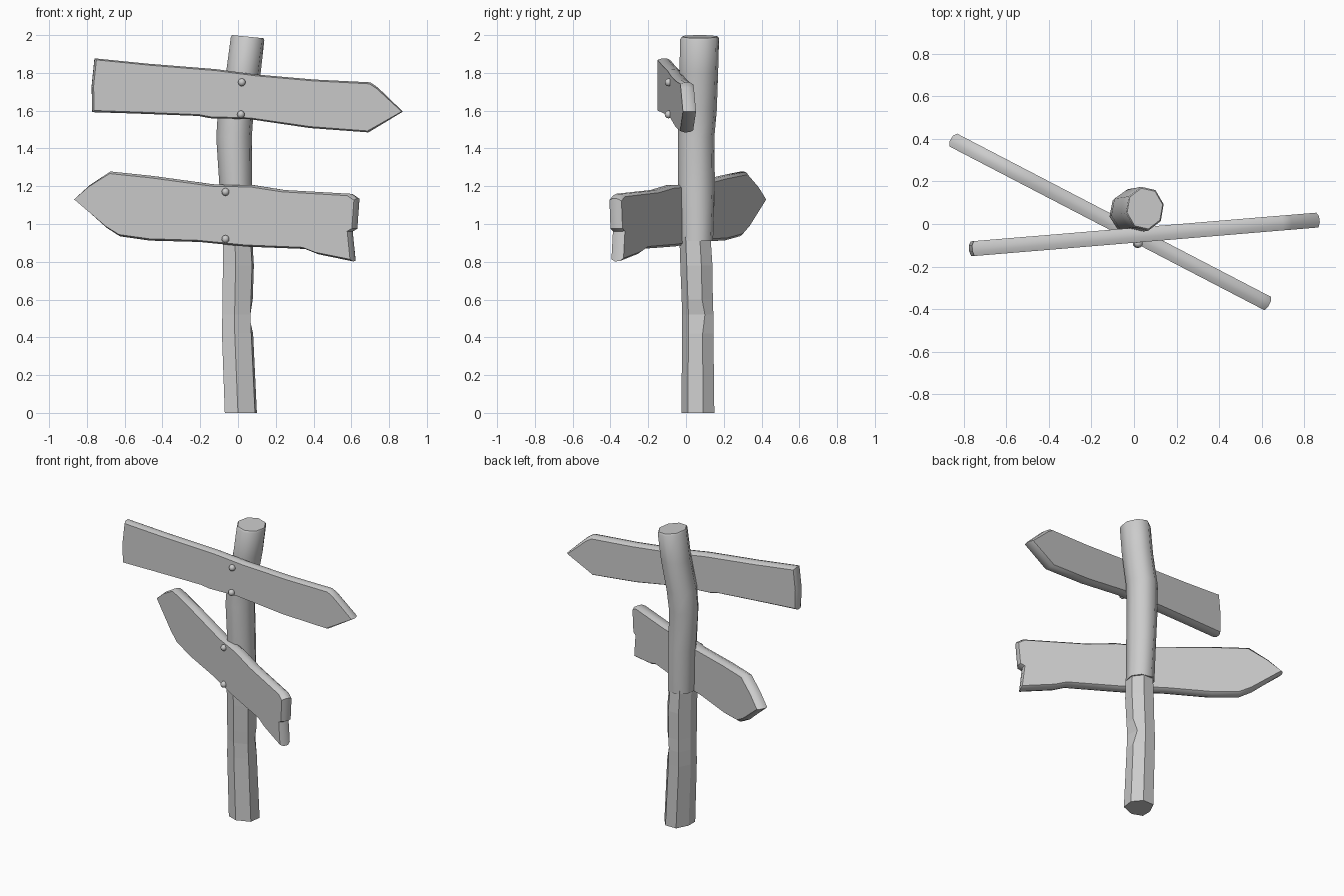
import bpy, bmesh, math
from mathutils import Vector

cube = bpy.data.objects.get("Cube")
if cube:
    bpy.data.objects.remove(cube)

grey = bpy.data.materials.new("plain_grey")
grey.use_nodes = True
colour = (0.6, 0.6, 0.6, 1)
grey.diffuse_color = colour
grey.node_tree.nodes["Principled BSDF"].inputs["Base Color"].default_value = colour


def finish(name, bm, smooth_angle=None):
    """Turn a bmesh into a named, coloured object."""
    bmesh.ops.recalc_face_normals(bm, faces=bm.faces[:])
    mesh = bpy.data.meshes.new(name)
    bm.to_mesh(mesh)
    bm.free()
    mesh.materials.append(grey)
    obj = bpy.data.objects.new(name, mesh)
    bpy.context.collection.objects.link(obj)
    if smooth_angle:
        bpy.ops.object.select_all(action='DESELECT')
        obj.select_set(True)
        bpy.context.view_layer.objects.active = obj
        bpy.ops.object.shade_smooth_by_angle(angle=math.radians(smooth_angle))
    return obj


def loft(bm, rings):
    """Skin a stack of equal-length vertex rings and cap both ends."""
    loops = [[bm.verts.new(p) for p in ring] for ring in rings]
    for a, b in zip(loops, loops[1:]):
        for i in range(len(a)):
            j = (i + 1) % len(a)
            bm.faces.new((a[i], a[j], b[j], b[i]))
    bm.faces.new(loops[0])
    bm.faces.new(loops[-1])
    return loops


def post_rings(section, levels):
    """Each level holds z, then the extents left, right, front, back."""
    rings = []
    for z, left, right, front, back in levels:
        cx, cy = (left + right) / 2, (front + back) / 2
        rx, ry = (right - left) / 2, (back - front) / 2
        rings.append([Vector((cx + u * rx, cy + v * ry, z)) for u, v in section])
    return rings


# Lower post: hewn, flat-sided, with a chip on one edge
hewn = [(-.18, -1), (.88, -.6), (1, .31), (.41, 1), (-.53, 1), (-1, .1), (-1, -.7)]
bm = bmesh.new()
loops = loft(bm, post_rings(hewn, [
    (0, -.07, .1, -.025, .15),
    (.42, -.085, .08, -.02, .145),
    (.52, -.083, .075, -.02, .145),
    (.6, -.082, .078, -.023, .142),
    (.78, -.08, .084, -.03, .14),
    (.93, -.08, .075, -.035, .13)]))
chip = loops[2][2]
chip.co += Vector((-.018, .012, 0))
finish("lower_post", bm)

# Upper post: rounder sleeve that bends and leans to the side
octagon = [(math.cos(a), math.sin(a)) for a in
           (math.tau * (i + .25) / 8 for i in range(8))]
bm = bmesh.new()
loops = loft(bm, post_rings(octagon, [
    (.91, -.09, .085, -.03, .145),
    (1.2, -.1, .077, -.045, .155),
    (1.46, -.117, .075, -.045, .152),
    (1.6, -.108, .085, -.042, .165),
    (1.8, -.065, .122, -.037, .172),
    (1.98, -.04, .141, -.033, .177),
    (1.992, -.034, .136, -.025, .17)]))
for v in loops[-1] + loops[-2]:
    v.co.z -= (v.co.x - .05) * .1
finish("upper_post", bm, 50)


def sign_board(name, outline, y0, slope, axis_z, axis_slope, nails):
    """Plank with crowned edges, turned about the post, plus two nail heads."""
    along = Vector((1, slope, 0)).normalized()
    normal = Vector((-along.y, along.x, 0))

    def place(x, z, offset):
        return Vector((x, y0 + slope * x, z)) + normal * offset

    def ring(offset, squeeze):
        points = []
        for x, z in outline:
            axis = axis_z + axis_slope * x
            points.append(place(x * (1 - squeeze / 6),
                                axis + (z - axis) * (1 - squeeze), offset))
        return points

    half = .035
    bm = bmesh.new()
    loft(bm, [ring(-half, .06), ring(-half / 3, 0), ring(half / 2, .01), ring(half, .09)])
    finish(name, bm, 45)

    for label, (x, z) in zip(("upper", "lower"), nails):
        bm = bmesh.new()
        bmesh.ops.create_uvsphere(bm, u_segments=10, v_segments=6, radius=.021)
        bmesh.ops.translate(bm, verts=bm.verts[:], vec=place(x, z, -half - .005))
        finish(name + "_" + label + "_nail", bm, 60)


# Upper board, pointing to the left
sign_board("upper_board", [
    (-.76, 1.877), (-.47, 1.848), (-.12, 1.82), (.09, 1.792), (.4, 1.765),
    (.7, 1.75), (.74, 1.722), (.872, 1.595), (.69, 1.485), (.38, 1.508),
    (.06, 1.555), (-.15, 1.56), (-.21, 1.572), (-.55, 1.585), (-.772, 1.592),
    (-.775, 1.73)],
    -.053, .083, 1.675, -.085, [(.017, 1.75), (.012, 1.58)])

# Lower board, pointing to the right, with a broken end
sign_board("lower_board", [
    (-.86, 1.132), (-.78, 1.205), (-.67, 1.278), (-.45, 1.255), (-.11, 1.208),
    (.08, 1.207), (.25, 1.18), (.6, 1.16), (.636, 1.135), (.625, .975),
    (.6, .96), (.615, .802), (.43, .84), (.36, .868), (.05, .88),
    (-.2, .905), (-.46, .912), (-.62, .935), (-.69, .98)],
    -.047, -.52, 1.04, -.08, [(-.048, 1.17), (-.048, .92)])
